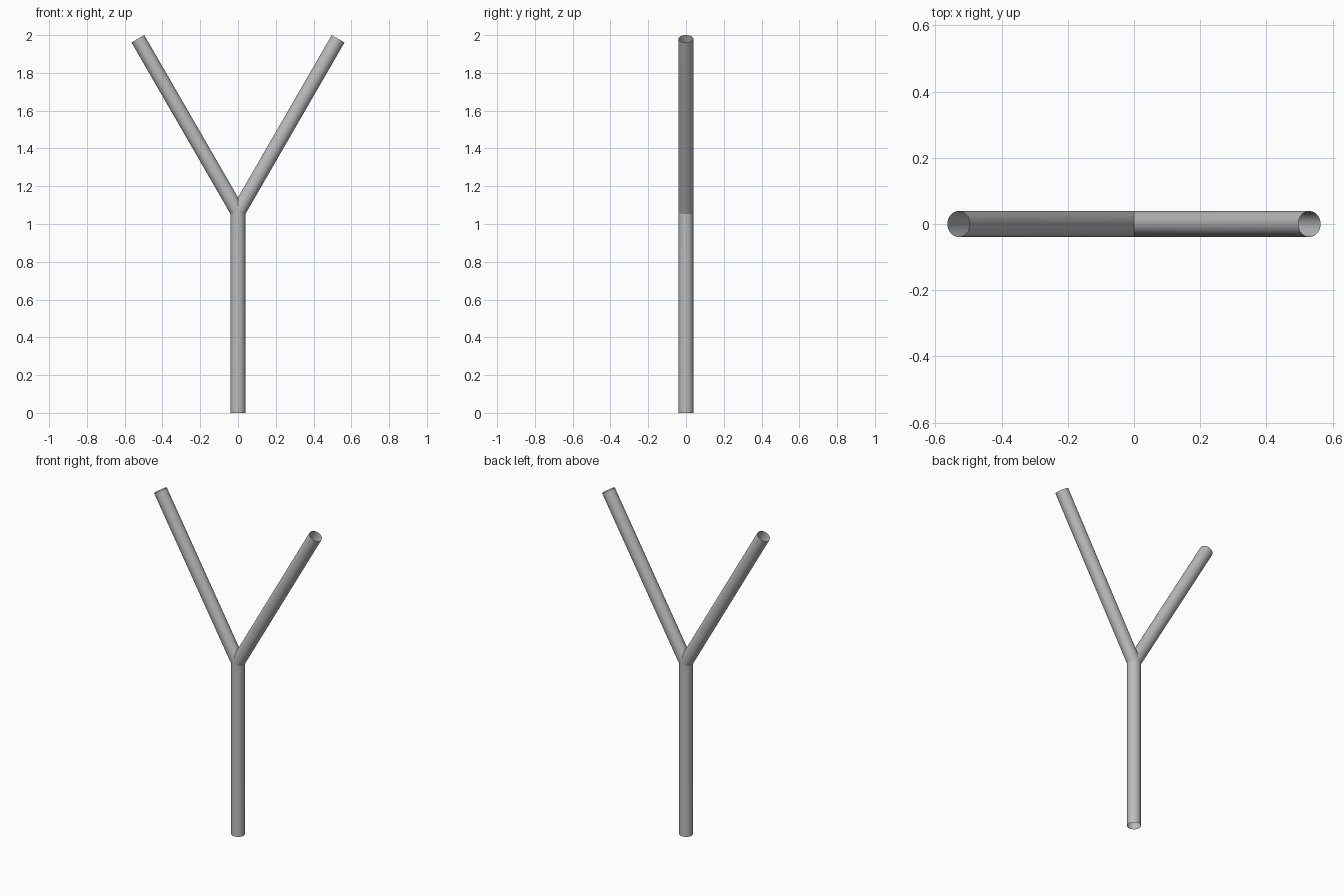
import bpy, bmesh, math
from mathutils import Vector

cube = bpy.data.objects.get("Cube")
if cube:
    bpy.data.objects.remove(cube, do_unlink=True)

RADIUS = 0.039
SIDES = 32
LEAN = math.radians(30)             # arm angle from vertical
FORK = Vector((0, 0, 1.0625))       # where the three axes meet
ARM_LENGTH = 1.06

grey = bpy.data.materials.new("plain grey")
grey.use_nodes = True
grey.diffuse_color = (0.5, 0.5, 0.5, 1)
grey.node_tree.nodes["Principled BSDF"].inputs["Base Color"].default_value = (0.5, 0.5, 0.5, 1)


def open_tube(name, origin, axis, across, start, end):
    """Open tube whose two rims follow start(u) and end(u) along its axis."""
    bm = bmesh.new()
    rims = ([], [])
    for i in range(SIDES):
        a = math.tau * i / SIDES
        u = RADIUS * math.cos(a)
        side = across * u + axis.cross(across) * RADIUS * math.sin(a)
        for rim, cut in zip(rims, (start, end)):
            rim.append(bm.verts.new(origin + side + axis * cut(u)))
    low, high = rims
    for i in range(SIDES):
        j = (i + 1) % SIDES
        bm.faces.new((low[i], low[j], high[j], high[i])).smooth = True
    mesh = bpy.data.meshes.new(name)
    bm.to_mesh(mesh)
    bm.free()
    mesh.materials.append(grey)
    obj = bpy.data.objects.new(name, mesh)
    bpy.context.collection.objects.link(obj)


def arm_mitre(u):
    # outer half meets the stem, inner half meets the other arm
    return u * math.tan(LEAN / 2) if u > 0 else -u / math.tan(LEAN)


# Upright stem, its top cut to fit both arms
open_tube("stem", Vector((0, 0, 0)), Vector((0, 0, 1)), Vector((1, 0, 0)),
          lambda u: 0, lambda u: FORK.z - abs(u) * math.tan(LEAN / 2))

# Two leaning arms with square-cut open ends
for name, s in (("left_arm", 1), ("right_arm", -1)):
    axis = Vector((s * math.sin(LEAN), 0, math.cos(LEAN)))
    across = Vector((s * math.cos(LEAN), 0, -math.sin(LEAN)))
    open_tube(name, FORK, axis, across, arm_mitre, lambda u: ARM_LENGTH)
